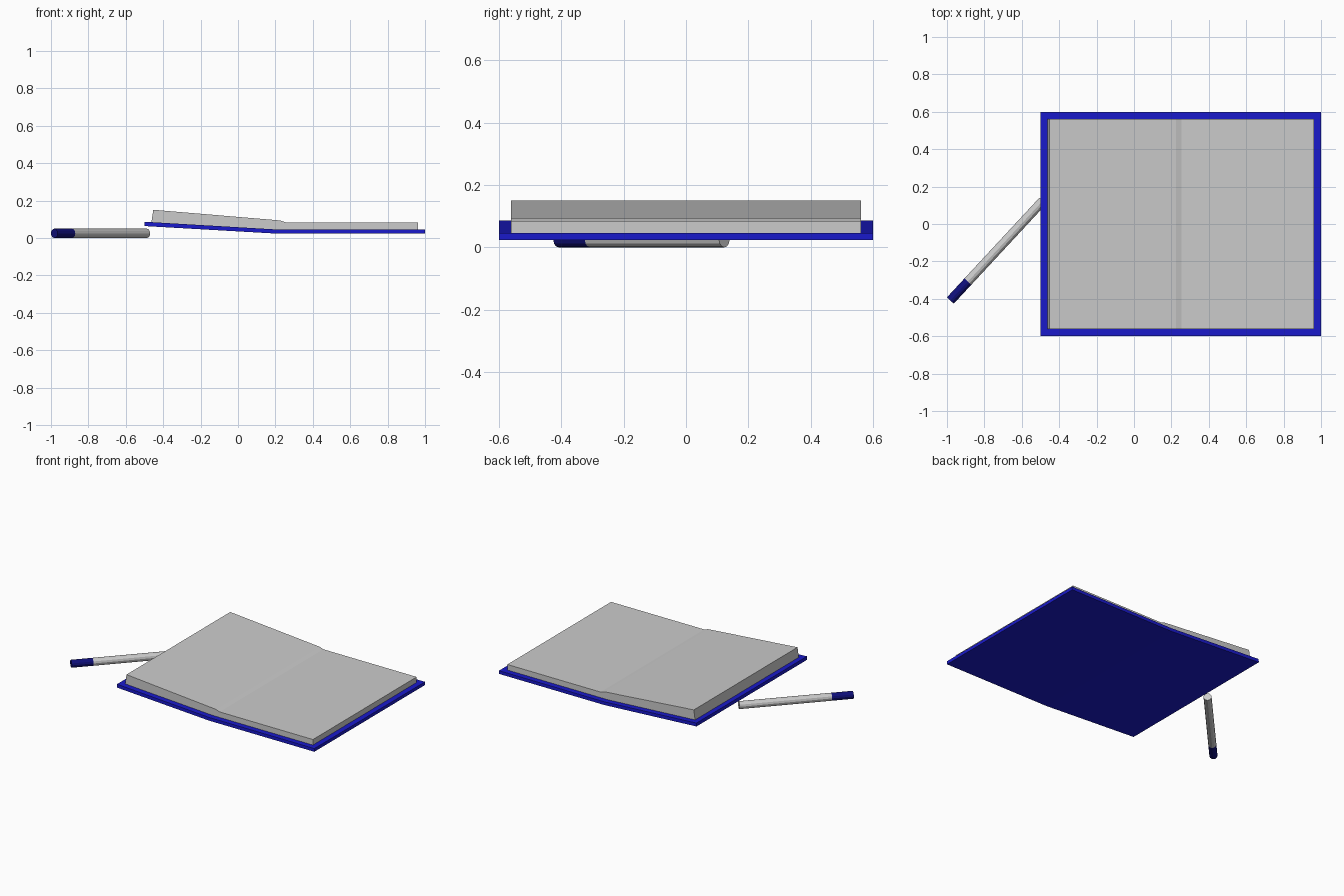
import bpy
from mathutils import Vector

if "Cube" in bpy.data.objects:
    bpy.data.objects.remove(bpy.data.objects["Cube"])


def material(name, color):
    m = bpy.data.materials.new(name)
    m.diffuse_color = color
    m.use_nodes = True
    m.node_tree.nodes["Principled BSDF"].inputs["Base Color"].default_value = m.diffuse_color
    return m


blue = material("cover_blue", (0.01, 0.01, 0.6, 1))
navy = material("pen_navy", (0.005, 0.005, 0.2, 1))


def extrude_profile(name, pts, half, mat=None):
    """Extrude an x-z outline symmetrically along y."""
    n = len(pts)
    verts = [(x, y, z) for y in (-half, half) for x, z in pts]
    faces = [tuple(range(n)), tuple(range(2 * n - 1, n - 1, -1))]
    faces += [(i, i + n, (i + 1) % n + n, (i + 1) % n) for i in range(n)]
    mesh = bpy.data.meshes.new(name)
    mesh.from_pydata(verts, [], faces)
    ob = bpy.data.objects.new(name, mesh)
    bpy.context.collection.objects.link(ob)
    if mat:
        mesh.materials.append(mat)
    return ob


def rod(name, a, b, radius, mat=None):
    """Faceted cylinder between two points."""
    d = b - a
    bpy.ops.mesh.primitive_cylinder_add(vertices=12, radius=radius, depth=d.length,
                                        location=(a + b) / 2,
                                        rotation=d.to_track_quat('Z', 'Y').to_euler())
    ob = bpy.context.object
    ob.name = name
    if mat:
        ob.data.materials.append(mat)
    return ob


# Bent cover, raised on the left where it rests on the pen
extrude_profile("cover", [(-0.5, 0.064), (0.2, 0.024), (1.0, 0.024), (1.0, 0.046),
                          (0.2, 0.046), (-0.499, 0.087)], 0.6, blue)

# Page block with a crease between the thick and thin halves
extrude_profile("pages", [(-0.463, 0.084), (0.2, 0.045), (0.963, 0.045), (0.963, 0.084),
                          (0.255, 0.084), (0.225, 0.094), (-0.453, 0.151)], 0.5625)

# Pen lying diagonally under the cover edge
tip = Vector((-0.982, -0.409, 0.025))
end = Vector((-0.488, 0.123, 0.025))
joint = tip.lerp(end, 0.19)
rod("pen_barrel", joint, end, 0.025)
rod("pen_cap", tip, joint, 0.025, navy)
